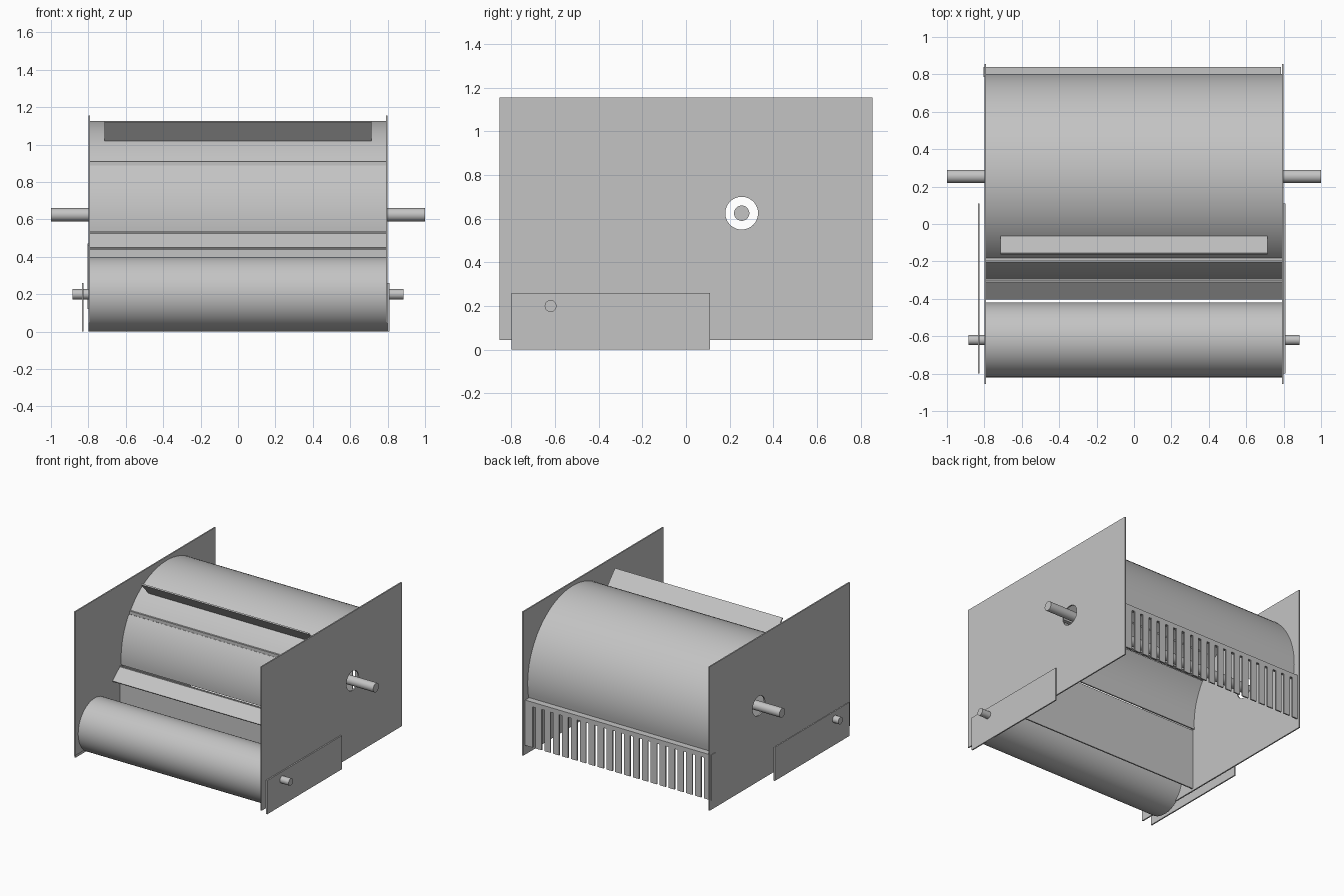
import bpy, bmesh
from math import sin, cos, pi, radians, hypot
from mathutils import Vector

cube = bpy.data.objects.get("Cube")
if cube:
    bpy.data.objects.remove(cube)

steel = bpy.data.materials.new("grey_steel")
steel.use_nodes = True
grey = (0.55, 0.55, 0.55, 1)
steel.diffuse_color = grey
steel.node_tree.nodes["Principled BSDF"].inputs["Base Color"].default_value = grey


def finish(name, bm, smooth=False):
    bmesh.ops.recalc_face_normals(bm, faces=bm.faces)
    mesh = bpy.data.meshes.new(name)
    bm.to_mesh(mesh)
    bm.free()
    mesh.materials.append(steel)
    obj = bpy.data.objects.new(name, mesh)
    bpy.context.collection.objects.link(obj)
    if smooth:
        bpy.ops.object.select_all(action="DESELECT")
        obj.select_set(True)
        bpy.context.view_layer.objects.active = obj
        bpy.ops.object.shade_smooth_by_angle(angle=radians(30))
    return obj


def extrude(name, loops, offset, smooth=False):
    """Fill closed 3D loops (outline plus optional holes) and push them along offset."""
    bm = bmesh.new()
    rings = [[bm.verts.new(p) for p in loop] for loop in loops]
    if len(rings) == 1:
        faces = [bm.faces.new(rings[0])]
    else:
        edges = [bm.edges.new((r[i - 1], r[i])) for r in rings for i in range(len(r))]
        bmesh.ops.triangle_fill(bm, use_beauty=True, edges=edges)
        faces = bm.faces[:]
    result = bmesh.ops.extrude_face_region(bm, geom=faces, use_keep_orig=True)
    moved = [v for v in result["geom"] if isinstance(v, bmesh.types.BMVert)]
    bmesh.ops.translate(bm, verts=moved, vec=Vector(offset))
    return finish(name, bm, smooth)


def along_x(name, profile, x0, x1, smooth=False):
    return extrude(name, [[(x0, y, z) for y, z in profile]], (x1 - x0, 0, 0), smooth)


def rect(y0, y1, z0, z1):
    return [(y0, z0), (y1, z0), (y1, z1), (y0, z1)]


def arc(cy, cz, r, a0, a1, n):
    steps = [radians(a0 + (a1 - a0) * i / n) for i in range(n + 1)]
    return [(cy + r * cos(a), cz + r * sin(a)) for a in steps]


def circle(cy, cz, r, n=48):
    return arc(cy, cz, r, 0, 360, n)[:-1]


def sheet(y0, z0, y1, z1, t):
    """Outline of a thin straight sheet, thickened to one side."""
    d = hypot(y1 - y0, z1 - z0)
    ny, nz = -(z1 - z0) / d * t, (y1 - y0) / d * t
    return [(y0, z0), (y1, z1), (y1 + ny, z1 + nz), (y0 + ny, z0 + nz)]


def curved_sheet(r, a0, a1, n, t=0.01):
    return arc(CY, CZ, r, a0, a1, n) + arc(CY, CZ, r - t, a1, a0, n)


W = 0.79              # half width between the side plates
CY, CZ = 0.255, 0.58  # centre of the curved cover
SY, SZ = 0.255, 0.625 # main shaft
RY, RZ = -0.62, 0.2   # front roller

# Side plates with a shaft hole
for side, x in (("right", -0.8), ("left", W)):
    loops = [rect(-0.855, 0.855, 0.045, 1.155), circle(SY, SZ, 0.075)]
    extrude(side + "_side_plate", [[(x, y, z) for y, z in l] for l in loops], (0.01, 0, 0))

# Roller brackets
for side, x in (("right", -0.835), ("left", 0.8)):
    along_x(side + "_roller_bracket", rect(-0.8, 0.11, 0, 0.26), x, x + 0.01)

# Shafts and roller
along_x("main_shaft", circle(SY, SZ, 0.035), -1, 1, True)
along_x("roller_shaft", circle(RY, RZ, 0.027), -0.885, 0.885, True)
along_x("front_roller", circle(RY, RZ, 0.2, 72), -0.8, 0.8, True)

# Curved cover and the front screen that continues it
along_x("drum_cover", curved_sheet(0.547, -12, 143, 40), -W, W, True)
along_x("front_screen", curved_sheet(0.552, 146, 185, 14), -W, W, True)
along_x("cover_lip", rect(-0.195, -0.165, 0.885, 0.91), -W, W)

# Inlet flap, lower flap and front wall
along_x("inlet_flap", sheet(-0.05, 1.01, -0.155, 1.127, 0.01), -0.715, 0.715)
along_x("lower_flap", sheet(-0.395, 0.44, -0.305, 0.515, 0.012), -W, W)
along_x("front_wall", rect(-0.31, -0.3, 0.06, 0.53), -W, W)

# Rear comb with open slots and a top flange
SLOTS, SLOT_W = 20, 0.024
x0, x1, low, high = -0.805, 0.785, 0.12, 0.435
pitch = (x1 - x0) / (SLOTS + 1)
outline = [(x0, 0.47), (x0, low)]
for i in range(1, SLOTS + 1):
    a = x0 + i * pitch - SLOT_W / 2
    b = a + SLOT_W
    outline += [(a, low), (a, high), (b, high), (b, low)]
outline += [(x1, low), (x1, 0.47)]
extrude("rear_comb", [[(x, 0.83, z) for x, z in outline]], (0, 0.01, 0))
along_x("comb_flange", rect(0.785, 0.84, 0.46, 0.47), x0, x1)
